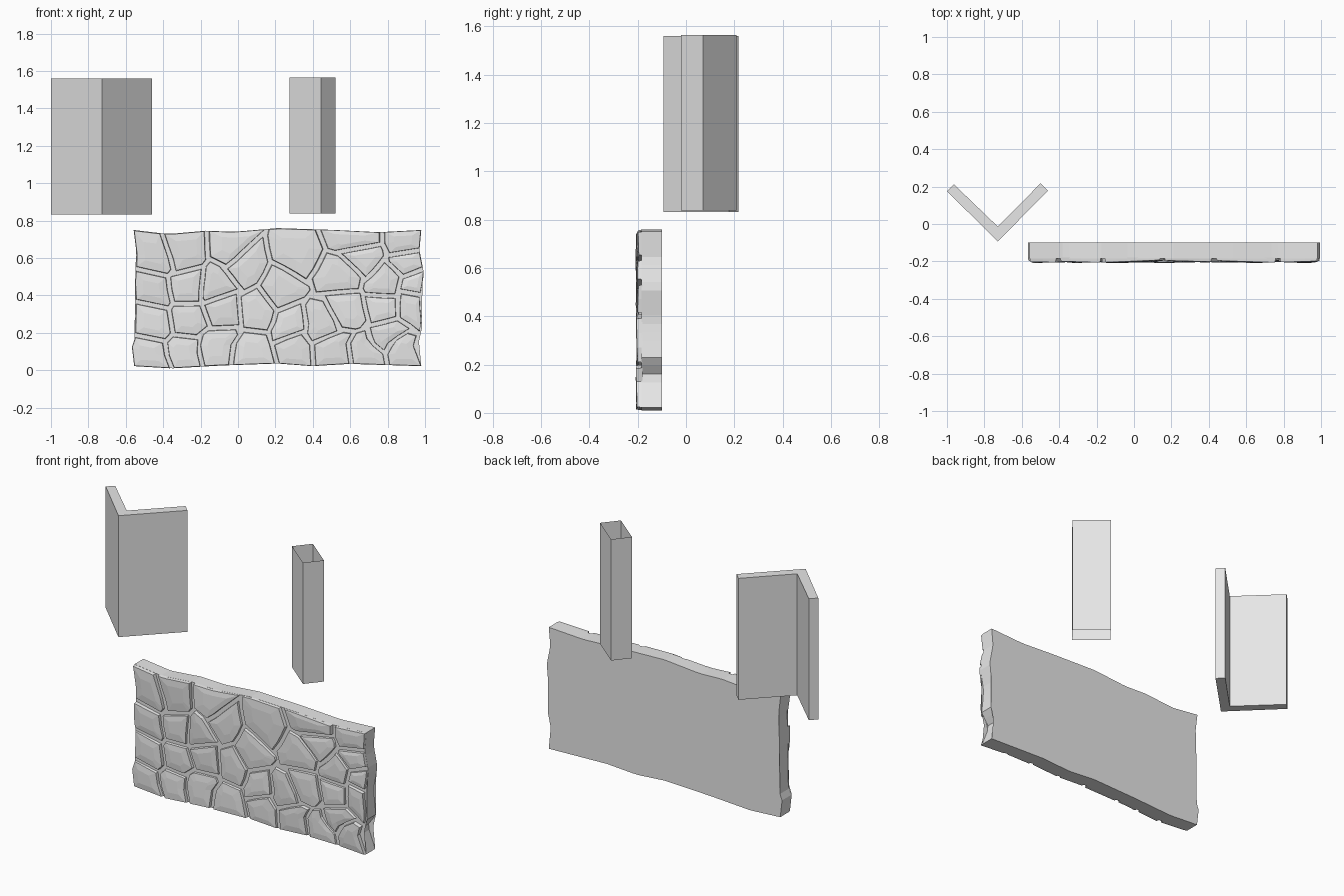
import bpy, bmesh, random
from mathutils import Vector

if "Cube" in bpy.data.objects:
    bpy.data.objects.remove(bpy.data.objects["Cube"])

random.seed(4)

grey = bpy.data.materials.new("light grey")
grey.diffuse_color = (0.8, 0.8, 0.8, 1)
grey.use_nodes = True
grey.node_tree.nodes["Principled BSDF"].inputs["Base Color"].default_value = grey.diffuse_color


def finish(name, bm):
    bmesh.ops.recalc_face_normals(bm, faces=bm.faces[:])
    me = bpy.data.meshes.new(name)
    bm.to_mesh(me)
    bm.free()
    me.materials.append(grey)
    ob = bpy.data.objects.new(name, me)
    bpy.context.collection.objects.link(ob)
    return ob


def bridge(bm, a, b):
    n = len(a)
    for i in range(n):
        bm.faces.new((a[i], a[(i + 1) % n], b[(i + 1) % n], b[i]))


def upright(name, pts, z0, z1, caps):
    """Vertical prism from a plan outline, open or capped."""
    bm = bmesh.new()
    lo = [bm.verts.new((x, y, z0)) for x, y in pts]
    hi = [bm.verts.new((x, y, z1)) for x, y in pts]
    bridge(bm, lo, hi)
    if caps:
        bm.faces.new(lo)
        bm.faces.new(hi)
    return finish(name, bm)


# Angled corner panel and open-ended square post
upright("corner_panel", [(-0.728, -0.093), (-0.46, 0.178), (-0.5, 0.217),
                         (-0.728, -0.014), (-0.963, 0.212), (-1.0, 0.175)],
        0.832, 1.56, True)
upright("hollow_post", [(0.445, -0.02), (0.52, 0.07), (0.35, 0.21), (0.275, 0.12)],
        0.837, 1.564, False)

# Uneven wall borders: (parameter, position) pairs
LEFT = [(0, -0.555), (.15, -0.568), (.2, -0.55), (.5, -0.545), (.6, -0.552), (.8, -0.54), (1, -0.558)]
RIGHT = [(0, 0.98), (.18, 0.93), (.28, 0.985), (.4, 0.975), (.5, 0.97), (.68, 0.995), (.85, 0.97), (1, 0.98)]
BOTTOM = [(0, 0.022), (.13, 0.01), (.3, 0.025), (.5, 0.036), (.62, 0.022), (.75, 0.034), (1, 0.022)]
TOP = [(0, 0.75), (.12, 0.728), (.25, 0.746), (.35, 0.74), (.5, 0.76), (.7, 0.75), (.85, 0.738), (1, 0.75)]


def lerp(tab, t):
    t = min(max(t, 0), 1)
    for (a, p), (b, q) in zip(tab, tab[1:]):
        if t <= b:
            return p + (q - p) * (t - a) / (b - a)
    return tab[-1][1]


X0, X1, Z0, Z1 = -0.555, 0.975, 0.02, 0.75


def warp(p):
    """Bend the regular rectangle into the uneven wall outline."""
    u, v = (p[0] - X0) / (X1 - X0), (p[1] - Z0) / (Z1 - Z0)
    l, r, b, t = lerp(LEFT, v), lerp(RIGHT, v), lerp(BOTTOM, u), lerp(TOP, u)
    return l + u * (r - l), b + v * (t - b)


def split(poly, step):
    out = []
    for i, a in enumerate(poly):
        b = poly[(i + 1) % len(poly)]
        n = max(1, round((b - a).length / step))
        out += [a.lerp(b, k / n) for k in range(n)]
    return out


RECT = [Vector(p) for p in ((X0, Z0), (X1, Z0), (X1, Z1), (X0, Z1))]

# Wall backing slab
bm = bmesh.new()
rim = [warp(p) for p in split(RECT, 0.035)]
back = [bm.verts.new((x, -0.1, z)) for x, z in rim]
face = [bm.verts.new((x, -0.184, z)) for x, z in rim]
bridge(bm, back, face)
bm.faces.new(back)
bm.faces.new(face)
bmesh.ops.triangulate(bm, faces=[f for f in bm.faces if len(f.verts) > 4])
finish("wall_slab", bm)


def clip(poly, mid, n):
    """Keep the part of poly where (p - mid) . n <= 0."""
    out = []
    for i, a in enumerate(poly):
        b = poly[(i + 1) % len(poly)]
        da, db = (a - mid).dot(n), (b - mid).dot(n)
        if da <= 0:
            out.append(a)
        if da * db < 0:
            out.append(a.lerp(b, da / (da - db)))
    return out


# Stone centres, by rows from the top, in hundredths of a unit
SEEDS = [(-46, 62), (-29, 64), (-5, 66), (30, 62), (62, 71), (66, 60), (92, 70), (92, 57),
         (-46, 44), (-28, 45), (-12, 46), (2, 55), (22, 42), (54, 51), (77, 47), (94, 48),
         (-46, 27), (-27, 28), (-9, 32), (10, 31), (58, 32), (78, 33), (93, 34), (80, 19),
         (-46, 8), (-28, 10), (-11, 13), (9, 9), (28, 23), (32, 12), (52, 10), (71, 9), (90, 8),
         (44, 23)]
seeds = [Vector((a / 100, b / 100)) for a, b in SEEDS]

# Raised facing stones with tapered sides and slightly domed, tilted faces
bm = bmesh.new()
for s in seeds:
    cell = RECT
    for o in seeds:
        if o is not s:
            n = (o - s).normalized()
            turn = 0.12 if (s + o).x * 37 % 2 < 1 else -0.12
            n = (n + turn * Vector((-n.y, n.x))).normalized()
            cell = clip(cell, (s + o) / 2 - n * 0.011, n)
    if len(cell) < 3:
        continue
    ring = split(cell, 0.06)
    c = sum(ring, Vector((0, 0))) / len(ring)
    tilt = Vector((random.uniform(-.05, .05), random.uniform(-.05, .05)))
    depth = -0.198 - random.uniform(0, 0.004)

    def layer(scale, y, use_tilt):
        vs = []
        for p in ring:
            q = c + (p - c) * scale
            x, z = warp(q)
            vs.append(bm.verts.new((x, y + use_tilt * tilt.dot(q - c), z)))
        return vs

    foot, edge, crown = layer(1, -0.18, 0), layer(0.965, depth, 1), layer(0.5, depth - 0.004, 1)
    bridge(bm, foot, edge)
    bridge(bm, edge, crown)
    bm.faces.new(crown)
stones = finish("facing_stones", bm)
